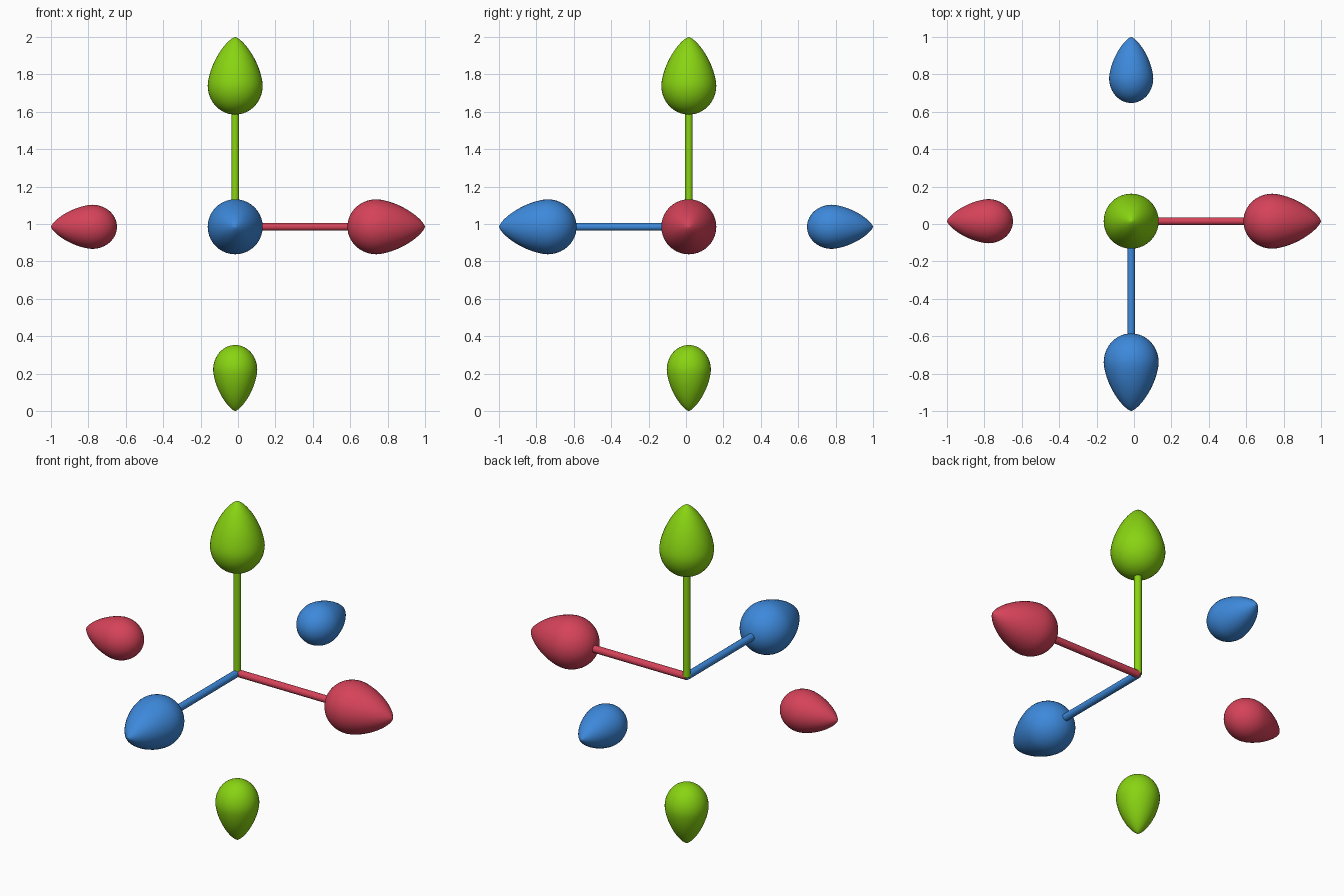
import bpy, bmesh, math
from mathutils import Vector, Matrix

if "Cube" in bpy.data.objects:
    bpy.data.objects.remove(bpy.data.objects["Cube"])

CENTRE = Vector((-0.015, 0.015, 0.985))


def material(name, rgb):
    m = bpy.data.materials.new(name)
    m.diffuse_color = (*rgb, 1)
    m.use_nodes = True
    m.node_tree.nodes["Principled BSDF"].inputs["Base Color"].default_value = m.diffuse_color
    return m


def lathe(name, profile, direction, mat, sides):
    """Revolve (radius, height) points and aim the axis along direction."""
    bm = bmesh.new()
    verts = [bm.verts.new((r, 0, h)) for r, h in profile]
    edges = [bm.edges.new(p) for p in zip(verts, verts[1:])]
    bmesh.ops.spin(bm, geom=verts + edges, axis=(0, 0, 1), cent=(0, 0, 0),
                   angle=math.tau, steps=sides, use_duplicate=False)
    bmesh.ops.remove_doubles(bm, verts=bm.verts, dist=1e-5)
    bmesh.ops.recalc_face_normals(bm, faces=bm.faces)
    mesh = bpy.data.meshes.new(name)
    bm.to_mesh(mesh)
    bm.free()
    mesh.materials.append(mat)
    ob = bpy.data.objects.new(name, mesh)
    bpy.context.collection.objects.link(ob)
    rot = Vector((0, 0, 1)).rotation_difference(Vector(direction))
    ob.matrix_world = Matrix.Translation(CENTRE) @ rot.to_matrix().to_4x4()
    bpy.ops.object.select_all(action='DESELECT')
    ob.select_set(True)
    bpy.context.view_layer.objects.active = ob
    bpy.ops.object.shade_smooth_by_angle(angle=math.radians(50))
    return ob


def drop(radius, base, widest, tip, n=14):
    """Teardrop profile: round base, tapering outer tip."""
    pts = []
    for i in range(n):
        a = math.pi / 2 * i / n
        pts.append((radius * math.sin(a), widest - (widest - base) * math.cos(a)))
    for i in range(n + 7):
        s = (1 - i / (n + 6)) ** 1.5
        r = (1 - (1 - s) ** 1.6) ** 0.72
        pts.append((radius * r, tip - (tip - widest) * s))
    return pts


axes = [
    ("red", (1, 0, 0), (0.67, 0.055, 0.10)),
    ("blue", (0, -1, 0), (0.047, 0.25, 0.71)),
    ("green", (0, 0, 1), (0.25, 0.66, 0.006)),
]
for colour, d, rgb in axes:
    mat = material(colour, rgb)
    # thin rod, large drop on its end, small loose drop opposite
    lathe(colour + "_rod", [(0, 0), (0.021, 0), (0.021, 0.63), (0, 0.63)], d, mat, 16)
    lathe(colour + "_large_drop", drop(0.147, 0.60, 0.755, 1.015), d, mat, 40)
    lathe(colour + "_small_drop", drop(0.118, 0.632, 0.765, 0.985), -Vector(d), mat, 40)
